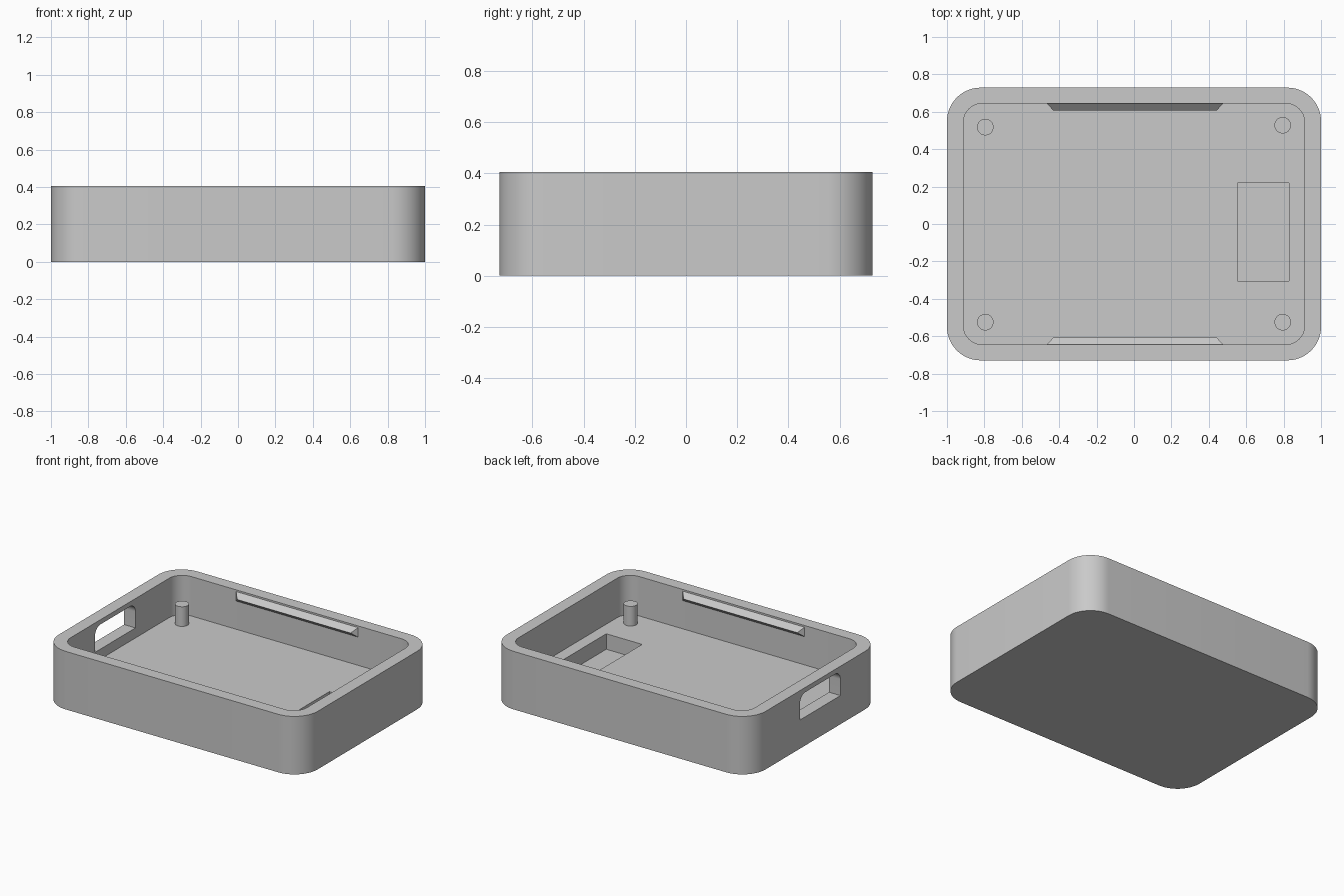
import bpy, bmesh, math
from mathutils import Matrix

if "Cube" in bpy.data.objects:
    bpy.data.objects.remove(bpy.data.objects["Cube"], do_unlink=True)

grey = bpy.data.materials.new("plain grey plastic")
grey.use_nodes = True
grey.diffuse_color = (0.59, 0.59, 0.59, 1)
grey.node_tree.nodes["Principled BSDF"].inputs["Base Color"].default_value = grey.diffuse_color

HALF_X, HALF_Y, HEIGHT = 1.0, 0.729, 0.405
IN_X, IN_Y, FLOOR = 0.912, 0.644, 0.13


def finish(name, bm):
    bmesh.ops.recalc_face_normals(bm, faces=bm.faces)
    mesh = bpy.data.meshes.new(name)
    bm.to_mesh(mesh)
    bm.free()
    mesh.materials.append(grey)
    obj = bpy.data.objects.new(name, mesh)
    bpy.context.collection.objects.link(obj)
    return obj


def smooth(obj):
    bpy.ops.object.select_all(action="DESELECT")
    obj.select_set(True)
    bpy.context.view_layer.objects.active = obj
    bpy.ops.object.shade_smooth_by_angle(angle=math.radians(30))


def rounded_outline(x0, x1, y0, y1, radii, steps=14):
    """Counter-clockwise rectangle; one radius per corner, from the low-low corner."""
    corners = [(x0, y0, 1, 1), (x1, y0, -1, 1), (x1, y1, -1, -1), (x0, y1, 1, -1)]
    points = []
    for i, ((x, y, sx, sy), r) in enumerate(zip(corners, radii)):
        if r == 0:
            points.append((x, y))
            continue
        for k in range(steps + 1):
            a = math.pi * (1 + i / 2) + math.pi / 2 * k / steps
            points.append((x + sx * r + r * math.cos(a), y + sy * r + r * math.sin(a)))
    return points


def prism(name, outline, low, high, along_x=False):
    """Extrude an outline along z, or along x with the outline in the yz plane."""
    bm = bmesh.new()
    place = (lambda u, v, w: (w, u, v)) if along_x else (lambda u, v, w: (u, v, w))
    face = bm.faces.new([bm.verts.new(place(u, v, low)) for u, v in outline])
    top = bmesh.ops.extrude_face_region(bm, geom=[face])["geom"]
    shift = (high - low, 0, 0) if along_x else (0, 0, high - low)
    bmesh.ops.translate(bm, vec=shift, verts=[g for g in top if isinstance(g, bmesh.types.BMVert)])
    return finish(name, bm)


# Tray body with cavity, floor pocket and side port cut out
tray = prism("tray_body", rounded_outline(-HALF_X, HALF_X, -HALF_Y, HALF_Y, [0.18] * 4), 0, HEIGHT)
cutters = [
    prism("cavity_cutter", rounded_outline(-IN_X, IN_X, -IN_Y, IN_Y, [0.1] * 4), FLOOR, 0.6),
    prism("pocket_cutter", rounded_outline(0.553, 0.83, -0.306, 0.218, [0] * 4), 0.022, 0.3),
    prism("port_cutter", rounded_outline(-0.275, 0.172, 0.2, 0.372, [0, 0, 0.06, 0.06]),
          -1.1, -0.8, along_x=True),
]
bpy.context.view_layer.objects.active = tray
for cutter in cutters:
    cutter.hide_render = True
    cut = tray.modifiers.new(cutter.name, "BOOLEAN")
    cut.operation, cut.solver, cut.object = "DIFFERENCE", "EXACT", cutter
    bpy.ops.object.modifier_apply(modifier=cut.name)
    bpy.data.objects.remove(cutter, do_unlink=True)
smooth(tray)

# Four standing posts
for name, x, y in [("front_left", 0.795, -0.525), ("front_right", -0.795, -0.525),
                   ("back_left", 0.795, 0.528), ("back_right", -0.795, 0.518)]:
    bm = bmesh.new()
    low = FLOOR - 0.01
    bmesh.ops.create_cone(bm, cap_ends=True, segments=40, radius1=0.044, radius2=0.044,
                          depth=0.267 - low,
                          matrix=Matrix.Translation((x, y, (0.267 + low) / 2)))
    smooth(finish(name + "_post", bm))

# Hip-ended snap ridges on the long inner walls
for name, side in [("front", -1), ("back", 1)]:
    bm = bmesh.new()
    wall, tip, mid = side * IN_Y, side * 0.608, 0.36
    ends = []
    for x, inner in [(-0.465, -0.433), (0.477, 0.443)]:
        ends.append([bm.verts.new(p) for p in
                     [(x, wall, mid + 0.033), (inner, tip, mid), (x, wall, mid - 0.033)]])
        bm.faces.new(ends[-1])
    for i in range(3):
        j = (i + 1) % 3
        bm.faces.new([ends[0][i], ends[0][j], ends[1][j], ends[1][i]])
    finish(name + "_snap_ridge", bm)
